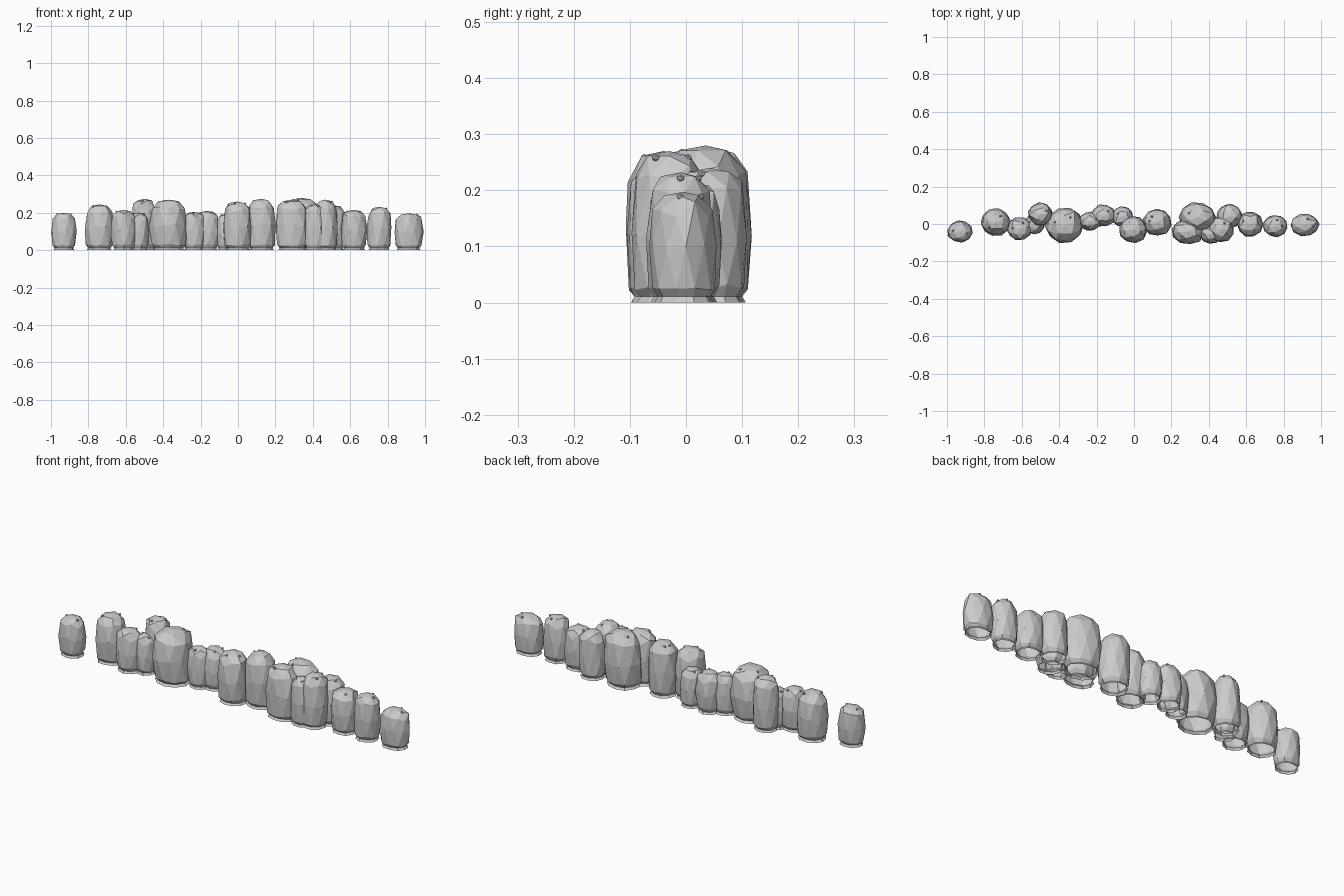
import bpy, bmesh, math, random

if "Cube" in bpy.data.objects:
    bpy.data.objects.remove(bpy.data.objects["Cube"])

random.seed(7)

# x, y, x radius, y radius, height of every stone in the row
stones = [
    (-.93, -.04, .067, .06, .20), (-.74, .01, .08, .075, .245),
    (-.61, -.025, .07, .062, .215), (-.53, 0, .055, .055, .20),
    (-.50, .052, .068, .064, .275), (-.37, -.008, .102, .095, .27),
    (-.235, .015, .06, .052, .205), (-.165, .045, .065, .06, .21),
    (-.06, .04, .058, .055, .195), (-.005, -.03, .077, .072, .26),
    (.125, .01, .077, .074, .275), (.29, -.04, .088, .07, .27),
    (.34, .035, .098, .082, .28), (.41, -.055, .06, .05, .245),
    (.465, -.03, .068, .07, .27), (.51, .042, .07, .066, .24),
    (.62, 0, .07, .068, .215), (.755, -.01, .067, .06, .232),
    (.913, -.005, .078, .06, .197),
]


def height_map(z):
    # sphere height (-1..1) -> flattened dome over straight sides
    pts = [(-.53, .0), (-.44, .0), (0, .42), (.447, .80), (.526, .85), (.85, .965), (1, 1)]
    for (a, fa), (b, fb) in zip(pts, pts[1:]):
        if z <= b:
            return fa + (fb - fa) * max(0, z - a) / (b - a)
    return 1


def make_stone(i, x, y, rx, ry, h):
    bm = bmesh.new()
    bmesh.ops.create_icosphere(bm, subdivisions=2, radius=1)
    bmesh.ops.delete(bm, geom=[v for v in bm.verts if v.co.z < -.7], context='VERTS')
    turn = random.uniform(0, math.tau)
    foot = .025
    for v in bm.verts:
        sz = v.co.z
        r = math.hypot(v.co.x, v.co.y)
        a = math.atan2(v.co.y, v.co.x) + turn
        if sz < -.3:
            rr = .92
        elif sz < .3:
            rr = 1.0
        elif sz < .6:
            rr = .89
        else:
            rr = r * 1.08
        rr *= random.uniform(.95, 1.05)
        z = foot + (h - foot) * height_map(sz)
        if -.3 < sz < .6:
            z += random.uniform(-.012, .012)
        elif sz <= -.3:
            z += random.uniform(-.003, .008)
        v.co = (x + rx * rr * math.cos(a), y + ry * rr * math.sin(a), z)
    # tucked-in waist and flared open foot
    for scale, z in ((.83, .011), (1.13, 0)):
        edge = [e for e in bm.edges if e.is_boundary]
        new = bmesh.ops.extrude_edge_only(bm, edges=edge)['geom']
        for v in (g for g in new if isinstance(g, bmesh.types.BMVert)):
            v.co = (x + (v.co.x - x) * scale, y + (v.co.y - y) * scale, z)
    # small chips sitting on the shoulders
    for k in range(2):
        a = random.uniform(0, math.tau)
        chip = bmesh.ops.create_icosphere(bm, subdivisions=1, radius=.007)['verts']
        bmesh.ops.translate(bm, verts=chip, vec=(
            x + rx * .55 * math.cos(a), y + ry * .55 * math.sin(a), h * .955))
    bmesh.ops.recalc_face_normals(bm, faces=bm.faces)
    me = bpy.data.meshes.new("stone")
    bm.to_mesh(me)
    bm.free()
    ob = bpy.data.objects.new(f"stone_{i + 1:02d}", me)
    bpy.context.collection.objects.link(ob)


for i, s in enumerate(stones):
    make_stone(i, *s)
